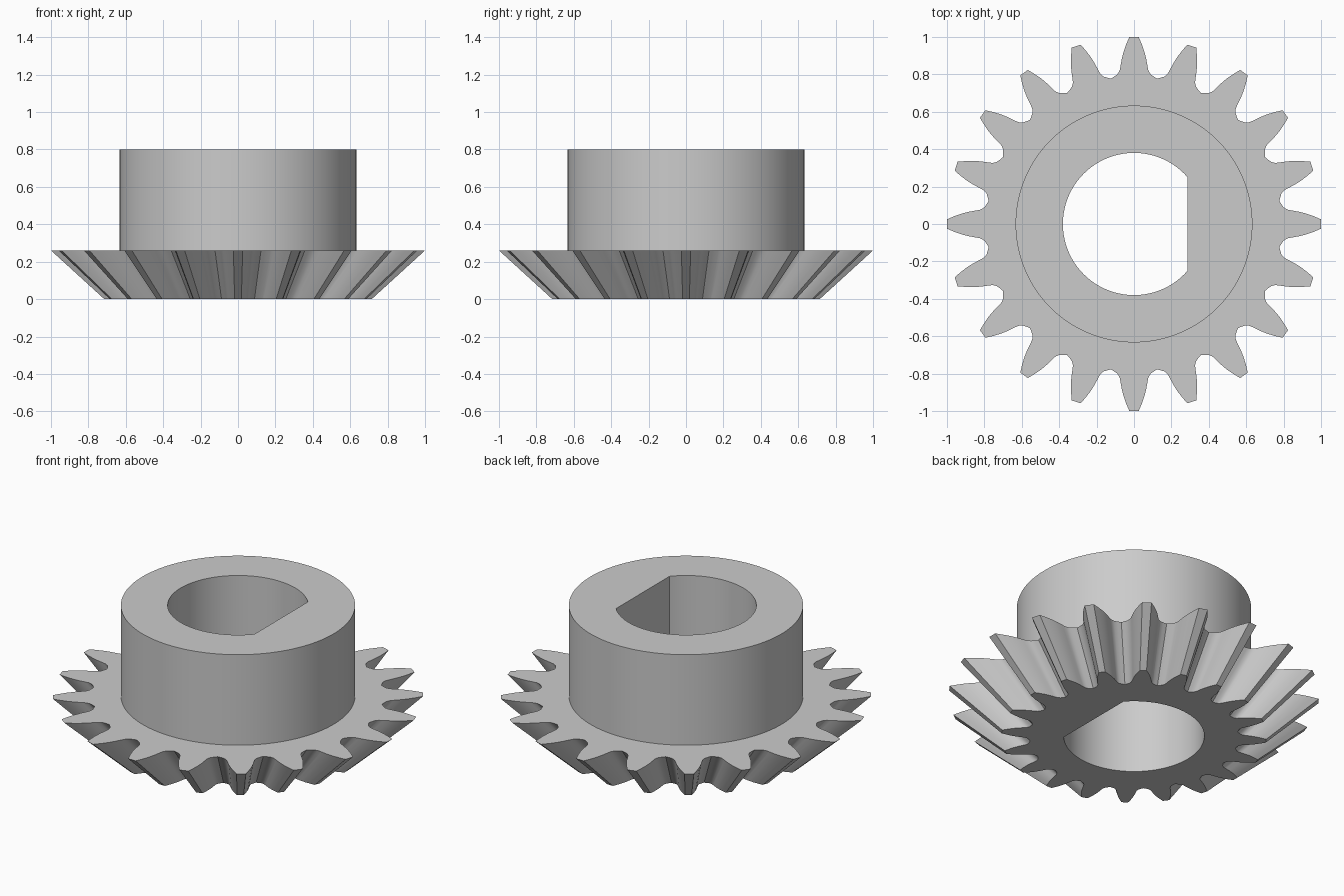
import bpy, bmesh, math

if "Cube" in bpy.data.objects:
    bpy.data.objects.remove(bpy.data.objects["Cube"], do_unlink=True)

TEETH = 20
GEAR_H, HUB_H = 0.26, 0.80
HUB_R, BORE_R, FLAT_X = 0.633, 0.38, 0.285
TAPER = 0.715
# Half of one tooth, tip to root: (distance from axis, half width)
FLANK = [(1.0, 0.025), (0.96, 0.042), (0.92, 0.056), (0.88, 0.066), (0.845, 0.072),
         (0.82, 0.077), (0.80, 0.089), (0.788, 0.106)]
ROOT_R = 0.787

# Outline of one tooth as (angle, radius), then repeated round the gear
half = [(math.atan2(w, d), math.hypot(w, d)) for d, w in FLANK]
tooth = [(-a, r) for a, r in reversed(half)] + [(0, 1.0)] + half
tooth.append((math.pi / TEETH, ROOT_R))
outline = [(a + i * math.tau / TEETH, r) for i in range(TEETH) for a, r in tooth]
angles = [a for a, r in outline]

# Bore outline: a circle cut by a flat, with points placed on both corners
corner = math.acos(FLAT_X / BORE_R)
bore_angles = list(angles)
for target in (corner, math.tau - corner):
    nearest = min(range(len(angles)), key=lambda i: abs(angles[i] - target))
    bore_angles[nearest] = target


def bore_radius(a):
    c = math.cos(a)
    return min(BORE_R, FLAT_X / c) if c > 0 else BORE_R


bore = [(a, bore_radius(a)) for a in bore_angles]
hub = [(a, HUB_R) for a in angles]

bm = bmesh.new()


def ring(points, z, scale=1.0):
    return [bm.verts.new((scale * r * math.cos(a), scale * r * math.sin(a), z))
            for a, r in points]


# Closed section: bottom, tapered teeth, back face, hub wall, hub top, bore
rings = [ring(bore, 0), ring(outline, 0, TAPER), ring(outline, GEAR_H),
         ring(hub, GEAR_H), ring(hub, HUB_H), ring(bore, HUB_H)]
n = len(outline)
for k, low in enumerate(rings):
    high = rings[(k + 1) % len(rings)]
    for i in range(n):
        j = (i + 1) % n
        bm.faces.new((low[i], low[j], high[j], high[i]))
bmesh.ops.recalc_face_normals(bm, faces=bm.faces[:])

mesh = bpy.data.meshes.new("bevel_gear")
bm.to_mesh(mesh)
bm.free()
gear = bpy.data.objects.new("bevel_gear", mesh)
bpy.context.collection.objects.link(gear)

# Plain grey metal
grey = bpy.data.materials.new("grey_metal")
grey.use_nodes = True
colour = (0.6, 0.6, 0.6, 1.0)
grey.diffuse_color = colour
grey.node_tree.nodes["Principled BSDF"].inputs["Base Color"].default_value = colour
mesh.materials.append(grey)

# Smooth curved walls, sharp edges kept
bpy.context.view_layer.objects.active = gear
gear.select_set(True)
bpy.ops.object.shade_smooth_by_angle(angle=math.radians(30))
